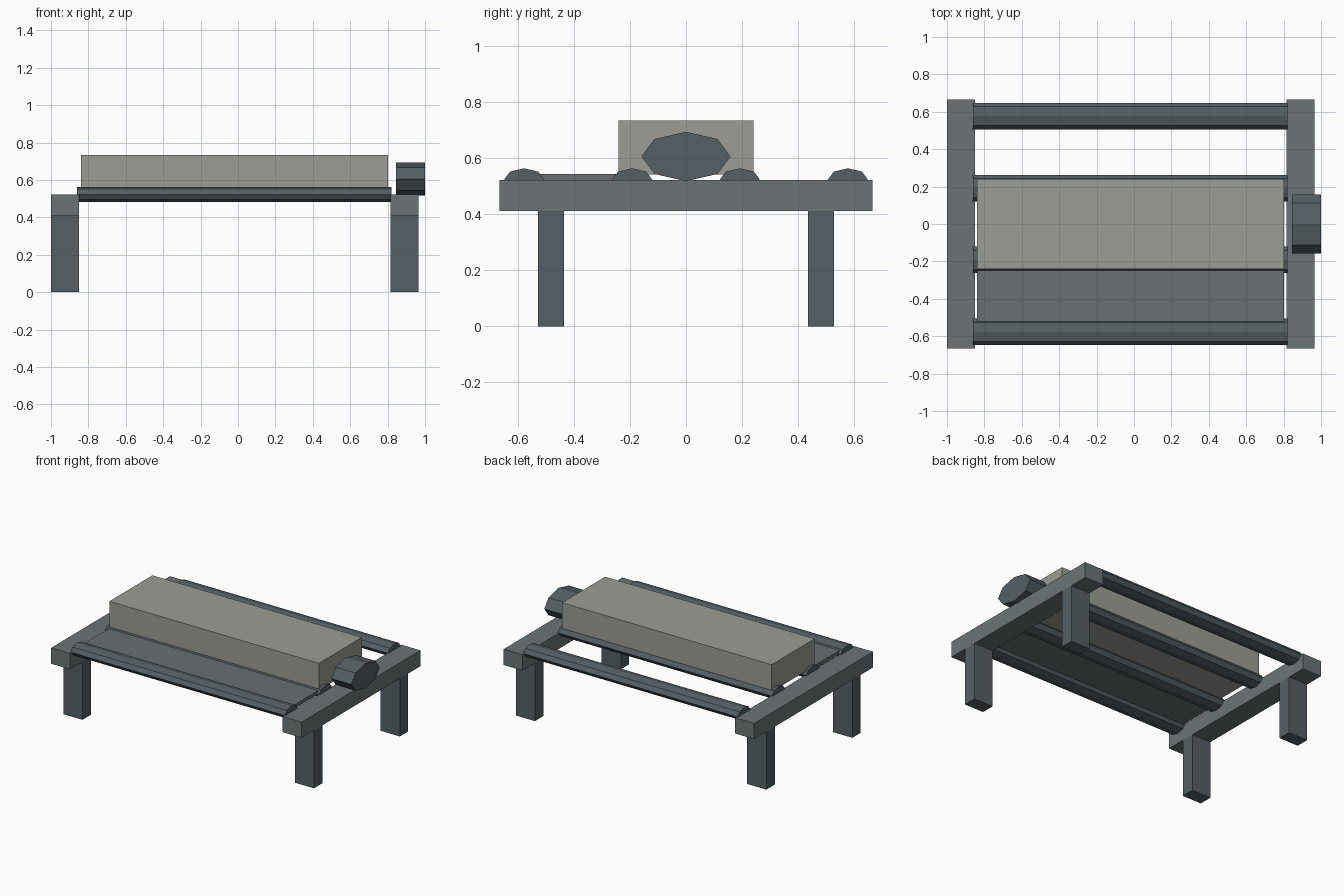
import bpy, math
from mathutils import Matrix

if "Cube" in bpy.data.objects:
    bpy.data.objects.remove(bpy.data.objects["Cube"])


def material(name, rgb):
    m = bpy.data.materials.new(name)
    m.diffuse_color = (*rgb, 1)
    m.use_nodes = True
    m.node_tree.nodes["Principled BSDF"].inputs["Base Color"].default_value = m.diffuse_color
    return m


DARK = material("dark_steel", (0.09, 0.115, 0.13))
STEEL = material("frame_grey", (0.15, 0.175, 0.18))
BELT = material("belt_grey", (0.14, 0.16, 0.165))
CRATE = material("load_grey", (0.33, 0.34, 0.30))


def finish(name, mat):
    ob = bpy.context.object
    ob.name = name
    ob.data.materials.append(mat)
    return ob


def box(name, x, y, z, mat):
    """Box from (min, max) ranges."""
    bpy.ops.mesh.primitive_cube_add(size=1)
    size = [b - a for a, b in (x, y, z)]
    mid = [(a + b) / 2 for a, b in (x, y, z)]
    ob = finish(name, mat)
    ob.data.transform(Matrix.Diagonal((*size, 1)))
    ob.location = mid


def drum(name, x, y, z, ry, rz, mat):
    """Flattened eight-sided cylinder lying along x."""
    bpy.ops.mesh.primitive_cylinder_add(vertices=8, radius=1, depth=x[1] - x[0])
    ob = finish(name, mat)
    ob.data.transform(Matrix.Diagonal((1, ry, rz, 1)) @ Matrix.Rotation(math.pi / 2, 4, 'Y'))
    ob.location = ((x[0] + x[1]) / 2, y, z)


# Side rails, each on two legs
for side, x in (("left", (-1.0, -0.85)), ("right", (0.815, 0.965))):
    box(side + "_rail", x, (-0.665, 0.665), (0.41, 0.522), STEEL)
    for end, y in (("front", (-0.528, -0.434)), ("back", (0.434, 0.528))):
        box(f"{end}_{side}_leg", x, y, (0, 0.41), DARK)

# Rollers across the frame
for i, y in enumerate((-0.577, -0.192, 0.192, 0.577)):
    drum(f"roller_{i + 1}", (-0.86, 0.822), y, 0.523, 0.071, 0.04, DARK)

# Belt plate between the two front rollers
box("belt_plate", (-0.84, 0.803), (-0.577, -0.192), (0.515, 0.543), BELT)

# Load resting on the middle rollers
box("load_block", (-0.84, 0.803), (-0.241, 0.241), (0.541, 0.733), CRATE)

# Drive motor above the right rail
drum("motor", (0.845, 1.0), 0, 0.605, 0.159, 0.088, DARK)
